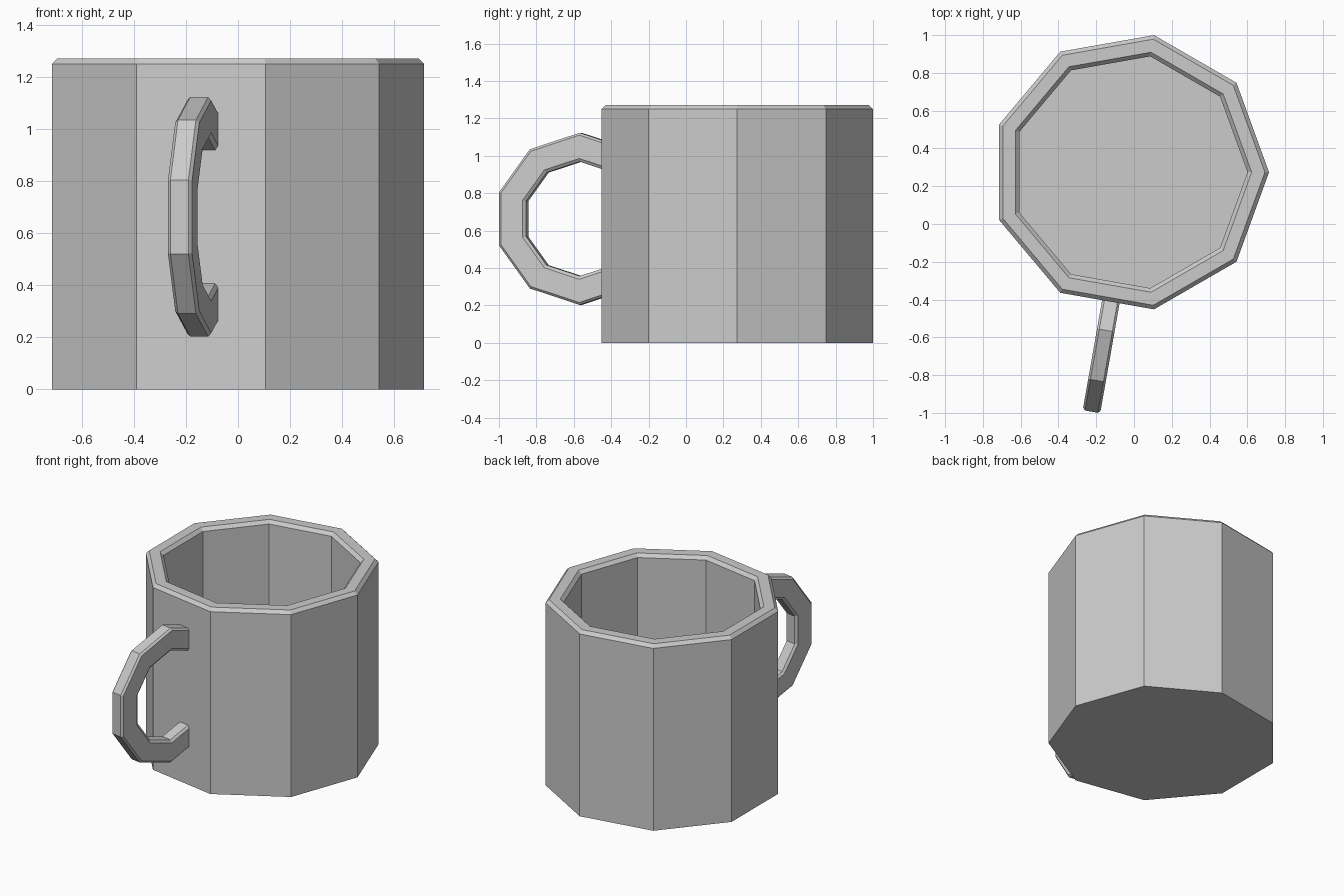
import bpy, bmesh
from math import cos, sin, radians
from mathutils import Vector

if "Cube" in bpy.data.objects:
    bpy.data.objects.remove(bpy.data.objects["Cube"])

CENTRE = Vector((-0.022, 0.274, 0))


def make_object(name, rings, closed_rows):
    """Skin a list of closed point rings and cap both ends."""
    bm = bmesh.new()
    rows = [[bm.verts.new(p) for p in ring] for ring in rings]
    n = len(rows[0])
    for a, b in zip(rows, rows[1:]):
        for i in range(n):
            j = (i + 1) % n
            bm.faces.new((a[i], a[j], b[j], b[i]))
    if closed_rows:
        bm.faces.new(rows[0])
        bm.faces.new(rows[-1])
    bmesh.ops.recalc_face_normals(bm, faces=bm.faces)
    mesh = bpy.data.meshes.new(name)
    bm.to_mesh(mesh)
    bm.free()
    obj = bpy.data.objects.new(name, mesh)
    bpy.context.collection.objects.link(obj)
    return obj


# Nine-sided cup: outer wall, bevelled rim, inner wall and floor
cup_profile = [(0.737, 0), (0.737, 1.25), (0.715, 1.272),
               (0.645, 1.272), (0.623, 1.25), (0.623, 0.11)]
cup_rings = [[CENTRE + Vector((r * cos(radians(40 * i)), r * sin(radians(40 * i)), z))
              for i in range(9)] for r, z in cup_profile]
make_object("cup", cup_rings, True)

# Handle: chamfered section swept round part of a decagon, facing one cup side
out = Vector((cos(radians(260)), sin(radians(260)), 0))
side = Vector((-out.y, out.x, 0))
hub = CENTRE + out * 0.846 + side * 0.02 + Vector((0, 0, 0.663))
half = [(0.46, 0.035), (0.447, 0.047), (0.323, 0.047), (0.306, 0.035)]
section = half + [(r, -w) for r, w in reversed(half)]


def handle_ring(place):
    ring = []
    for r, w in section:
        u, z = place(r)
        ring.append(hub + out * u + side * w + Vector((0, 0, z)))
    return ring


# Both ends are buried in the cup wall
handle_rings = [handle_ring(lambda r: (-0.2, r - 0.065))]
for angle in (90, 54, 18, -18, -54, -90):
    a = radians(angle)
    handle_rings.append(handle_ring(lambda r: (r * cos(a), r * sin(a))))
handle_rings.append(handle_ring(lambda r: (-0.2, 0.065 - r)))
make_object("handle", handle_rings, True)
